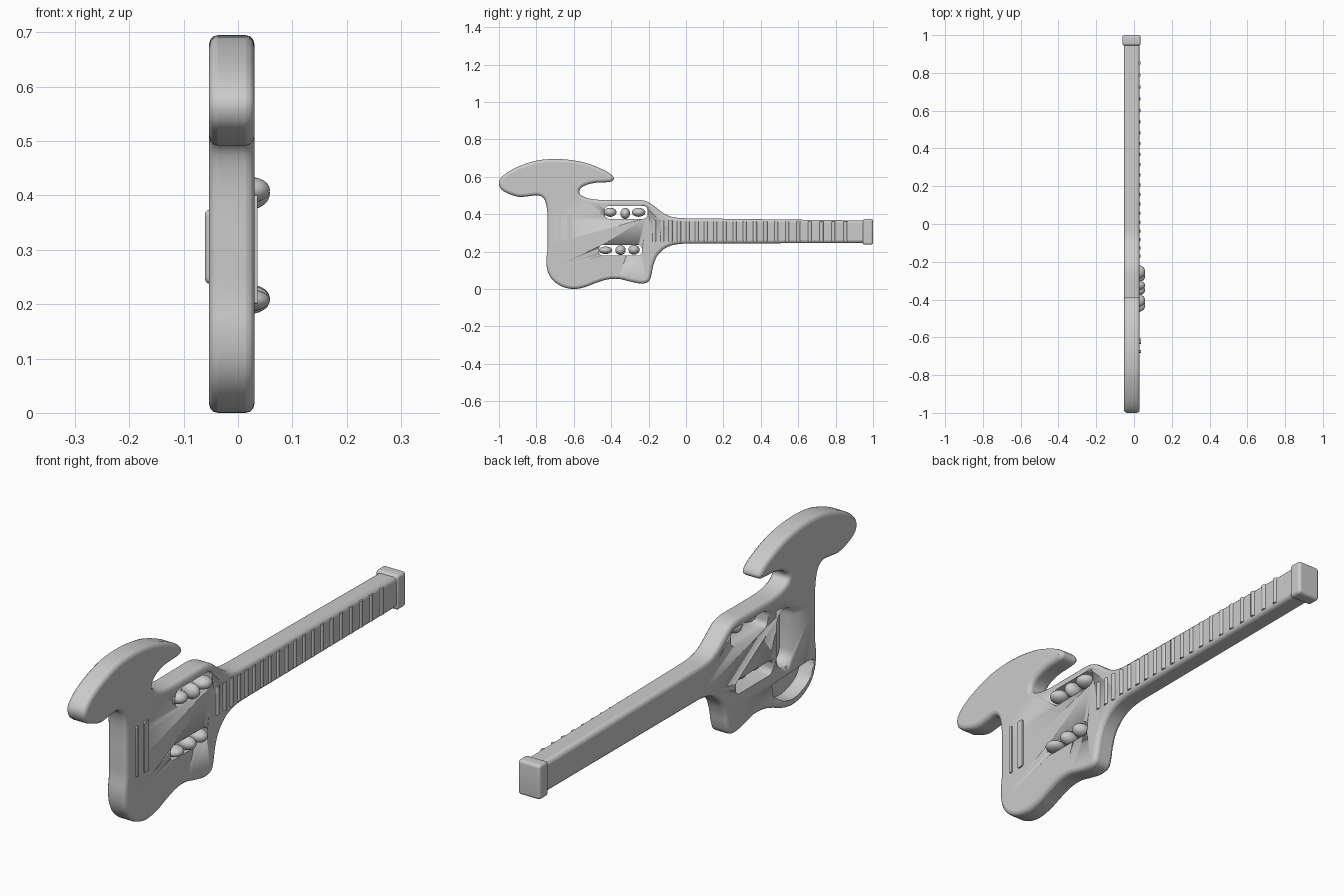
import bpy, bmesh, math
from mathutils import Vector

if "Cube" in bpy.data.objects:
    bpy.data.objects.remove(bpy.data.objects["Cube"])

BACK, FRONT = -0.053, 0.030     # slab thickness along x

grey = bpy.data.materials.new("plain grey")
grey.diffuse_color = (0.6, 0.6, 0.6, 1)
grey.use_nodes = True
grey.node_tree.nodes["Principled BSDF"].inputs["Base Color"].default_value = grey.diffuse_color


def finish(bm, name, smooth=True):
    bmesh.ops.recalc_face_normals(bm, faces=bm.faces)
    me = bpy.data.meshes.new(name)
    bm.to_mesh(me)
    bm.free()
    me.materials.append(grey)
    ob = bpy.data.objects.new(name, me)
    bpy.context.collection.objects.link(ob)
    if smooth:
        bpy.ops.object.select_all(action='DESELECT')
        ob.select_set(True)
        bpy.context.view_layer.objects.active = ob
        bpy.ops.object.shade_smooth_by_angle(angle=math.radians(40))
    return ob


def spline(pts, steps=4):
    """Open smooth curve through 2D points."""
    p = [Vector(q) for q in pts]
    p = [p[0]] + p + [p[-1]]
    out = []
    for a, b, c, d in zip(p, p[1:], p[2:], p[3:]):
        for i in range(steps):
            t = i / steps
            out.append(0.5 * (2 * b + (c - a) * t + (2 * a - 5 * b + 4 * c - d) * t * t
                              + (3 * b - a - 3 * c + d) * t ** 3))
    return out + [p[-1]]


def slab(name, outline, x0, x1):
    """Extrude a (y, z) outline from x0 to x1."""
    bm = bmesh.new()
    face = bm.faces.new([bm.verts.new((x0, q[0], q[1])) for q in outline])
    ext = bmesh.ops.extrude_face_region(bm, geom=[face])
    bmesh.ops.translate(bm, vec=(x1 - x0, 0, 0),
                        verts=[v for v in ext["geom"] if isinstance(v, bmesh.types.BMVert)])
    return finish(bm, name)


def rounded(y0, y1, z0, z1, r, n=5):
    """Rounded rectangle outline."""
    out = []
    for k, (cy, cz) in enumerate([(y1 - r, z1 - r), (y0 + r, z1 - r),
                                  (y0 + r, z0 + r), (y1 - r, z0 + r)]):
        for i in range(n + 1):
            a = math.pi / 2 * (k + i / n)
            out.append((cy + r * math.cos(a), cz + r * math.sin(a)))
    return out


def bevel(ob, width, segments=3):
    m = ob.modifiers.new("round", 'BEVEL')
    m.width, m.segments = width, segments
    m.limit_method, m.angle_limit = 'ANGLE', math.radians(50)
    m.use_clamp_overlap = False


def cut(target, cutter):
    cutter.hide_render = True
    cutter.hide_set(True)
    m = target.modifiers.new("cut", 'BOOLEAN')
    m.operation, m.object, m.solver = 'DIFFERENCE', cutter, 'EXACT'


# Body with blade horn and neck in one outline
outline = [
    (0, .378), (-.05, .381), (-.09, .390), (-.13, .412), (-.17, .443), (-.205, .466),
    (-.25, .476), (-.32, .476), (-.40, .476), (-.47, .477), (-.53, .487), (-.567, .507),
    (-.567, .532), (-.54, .553), (-.49, .567), (-.44, .570), (-.40, .574), (-.386, .592),
    (-.41, .620), (-.47, .650), (-.54, .675), (-.62, .690), (-.70, .695), (-.79, .688),
    (-.87, .665), (-.94, .633), (-.985, .598), (-1.0, .565), (-.985, .530), (-.94, .506),
    (-.89, .492), (-.84, .496), (-.79, .500), (-.76, .483), (-.745, .44), (-.74, .38),
    (-.74, .30), (-.74, .22), (-.747, .15), (-.738, .09), (-.71, .045), (-.66, .012),
    (-.60, .0), (-.54, .010), (-.48, .033), (-.42, .051), (-.36, .054), (-.30, .040),
    (-.24, .029), (-.20, .040), (-.185, .075), (-.175, .125), (-.155, .175), (-.12, .212),
    (-.08, .232), (-.04, .240), (0, .243)]
body = slab("body_and_neck", spline(outline) + [(.96, .246), (.96, .366)], BACK, FRONT)
bevel(body, 0.016)

# Through slots and pockets in the back
for name, box, x0, x1 in [
        ("upper_slot_cutter", (-.435, -.205, .375, .445, .025), -.1, .1),
        ("lower_slot_cutter", (-.465, -.235, .178, .236, .022), -.1, .1),
        ("tall_pocket_cutter", (-.59, -.49, .175, .405, .045), -.1, .005)]:
    cut(body, slab(name, rounded(*box), x0, x1))
low = spline([(-.46, .135), (-.60, .140), (-.715, .140), (-.712, .095), (-.68, .055),
              (-.60, .030), (-.53, .045), (-.47, .085)])
cut(body, slab("low_pocket_cutter", low, -.1, .005))

# Block at the neck end
cap = slab("neck_end_block", rounded(.945, 1.0, .237, .374, .012), -.061, .035)
bevel(cap, 0.010)

# Frets: low half-buried ridges across the neck
y = -.17
for i in range(20):
    bm = bmesh.new()
    bmesh.ops.create_cone(bm, cap_ends=True, segments=12, radius1=1, radius2=1, depth=1)
    half = .062 if y > -.05 else .066
    for v in bm.verts:
        v.co = Vector((FRONT - .001 + v.co.x * .007, y + v.co.y * .010,
                       .309 + v.co.z * 2 * (half - .010)))
    finish(bm, f"fret_{i + 1}")
    y += .043 + .0012 * i

# Raised strips on the front of the body
for i, (yy, w) in enumerate([(-.675, .014), (-.62, .028)]):
    strip = slab(f"front_strip_{i + 1}", rounded(yy - w / 2, yy + w / 2, .20, .40, .006),
                 FRONT - .005, FRONT + .006)

# Rounded gems sitting in both slots
gems = [(-.405, .410, .034, .024), (-.325, .404, .026, .030), (-.253, .410, .036, .024),
        (-.430, .207, .036, .020), (-.350, .208, .028, .026), (-.278, .210, .030, .026)]
for i, (gy, gz, ry, rz) in enumerate(gems):
    bm = bmesh.new()
    bmesh.ops.create_icosphere(bm, subdivisions=3, radius=1)
    for v in bm.verts:
        v.co = Vector((.022 + v.co.x * .037, gy + v.co.y * ry, gz + v.co.z * rz))
    finish(bm, f"gem_{i + 1}")
